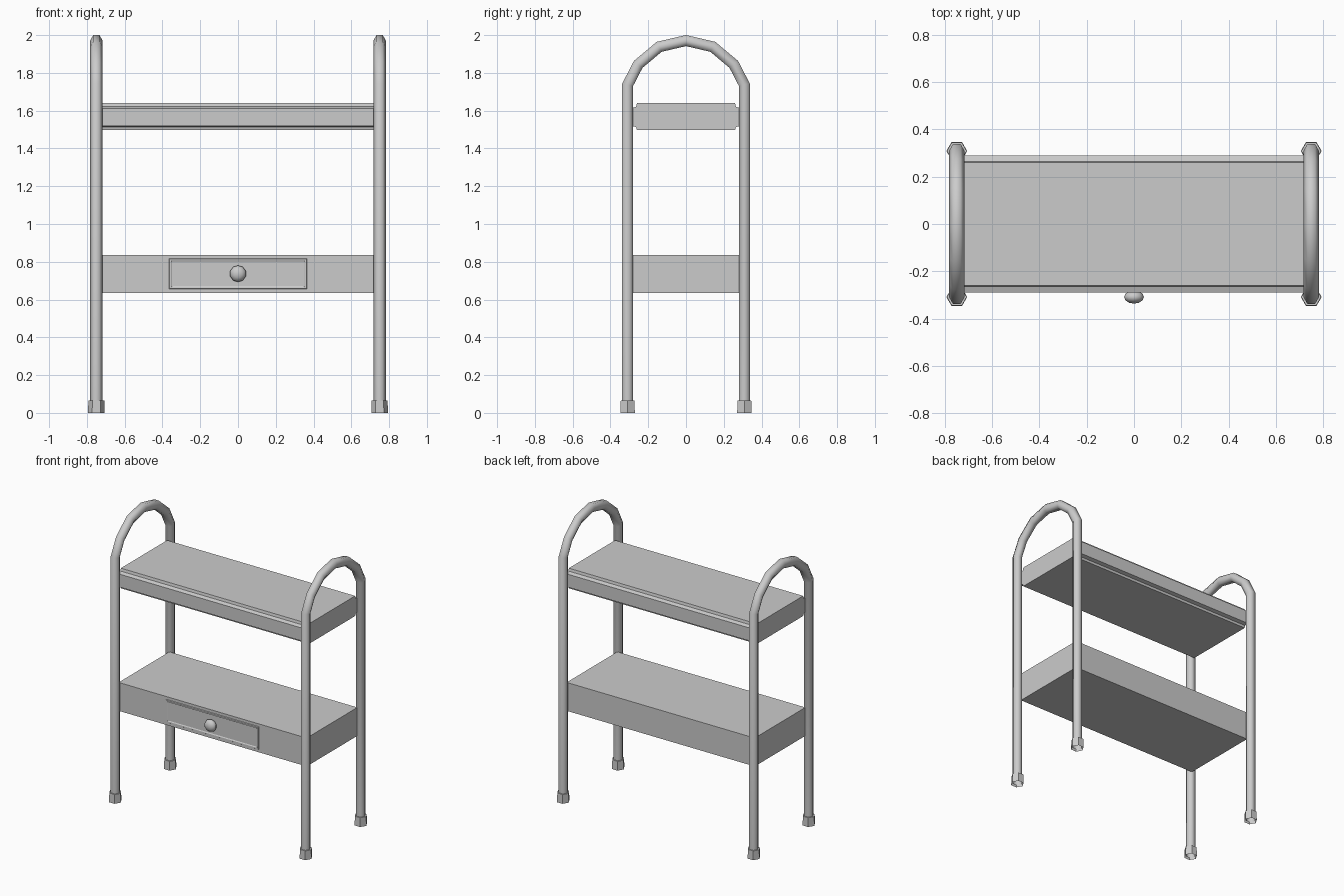
import bpy, bmesh, math
from mathutils import Vector

if "Cube" in bpy.data.objects:
    bpy.data.objects.remove(bpy.data.objects["Cube"])


def finish(bm, name, smooth=None):
    bmesh.ops.recalc_face_normals(bm, faces=bm.faces)
    me = bpy.data.meshes.new(name)
    bm.to_mesh(me)
    bm.free()
    ob = bpy.data.objects.new(name, me)
    bpy.context.collection.objects.link(ob)
    if smooth:
        bpy.ops.object.select_all(action='DESELECT')
        bpy.context.view_layer.objects.active = ob
        ob.select_set(True)
        bpy.ops.object.shade_smooth_by_angle(angle=math.radians(smooth))
    return ob


def sweep(name, x, path, radii, cap_end=False, smooth=None, sides=6):
    """Sweep a hexagon along a (y, z) path lying in the plane at x, with mitred joints."""
    bm = bmesh.new()
    pts = [Vector(p) for p in path]
    rings = []
    for i, p in enumerate(pts):
        a = (p - pts[i - 1]).normalized() if i else None
        b = (pts[i + 1] - p).normalized() if i < len(pts) - 1 else None
        t = ((a or b) + (b or a)).normalized()
        n = Vector((-t.y, t.x)) / t.dot(a or b)
        ring = []
        for k in range(sides):
            ang = 2 * math.pi * k / sides
            q = p + n * radii[i] * math.sin(ang)
            ring.append(bm.verts.new((x + radii[i] * math.cos(ang), q.x, q.y)))
        rings.append(ring)
    for r, s in zip(rings, rings[1:]):
        for k in range(sides):
            m = (k + 1) % sides
            bm.faces.new((r[k], r[m], s[m], s[k]))
    if cap_end:
        bm.faces.new(rings[-1])
    return finish(bm, name, smooth)


def extrude_x(name, profile, half):
    """Solid with a constant (y, z) profile running along x."""
    bm = bmesh.new()
    f = bm.faces.new([bm.verts.new((-half, y, z)) for y, z in profile])
    new = bmesh.ops.extrude_face_region(bm, geom=[f])['geom']
    bmesh.ops.translate(bm, vec=(2 * half, 0, 0),
                        verts=[v for v in new if isinstance(v, bmesh.types.BMVert)])
    return finish(bm, name)


# Arched tube frames and feet
LEG_Y = 0.309
arc = [(-LEG_Y, 0.01), (-LEG_Y, 1.737), (-0.253, 1.845), (-0.142, 1.938)]
path = arc + [(0, 1.971)] + [(-y, z) for y, z in reversed(arc)]
for x, side in ((-0.75, "left"), (0.75, "right")):
    sweep(side + "_arched_frame", x, path, [0.033] * len(path), smooth=65)
    for y, end in ((-LEG_Y, "front"), (LEG_Y, "back")):
        sweep(f"{side}_{end}_foot", x, [(y, 0), (y, 0.065)], [0.044, 0.042], cap_end=True)

# Upper shelf with a stepped edge on front and back
edge = [(0.29, 1.52), (0.29, 1.612), (0.264, 1.621), (0.26, 1.64)]
edge = [(0.26, 1.497), (0.264, 1.513)] + edge
extrude_x("upper_shelf", edge + [(-y, z) for y, z in reversed(edge)], 0.74)

# Lower drawer box
D, Z0, Z1 = 0.285, 0.635, 0.837
extrude_x("drawer_box", [(D, Z0), (D, Z1), (-D, Z1), (-D, Z0)], 0.74)

# Drawer front: shallow raised panel with a moulded groove round its rim
bm = bmesh.new()
loops = []
for inset, y in ((0, -D), (0.003, -D - 0.005), (0.010, -D - 0.005),
                 (0.016, -D - 0.001)):
    hx, hz = 0.365 - inset, 0.081 - inset
    loops.append([bm.verts.new((sx * hx, y, 0.736 + sz * hz))
                  for sx, sz in ((-1, -1), (1, -1), (1, 1), (-1, 1))])
for r, s in zip(loops, loops[1:]):
    for k in range(4):
        bm.faces.new((r[k], r[(k + 1) % 4], s[(k + 1) % 4], s[k]))
bm.faces.new(loops[-1])
finish(bm, "drawer_front")

# Drawer knob
bm = bmesh.new()
bmesh.ops.create_uvsphere(bm, u_segments=10, v_segments=6, radius=1)
for v in bm.verts:
    cx, cy, cz = v.co
    v.co = (cx * 0.044, -0.309 - cz * 0.028, 0.737 + cy * 0.044)
finish(bm, "drawer_knob", smooth=60)
